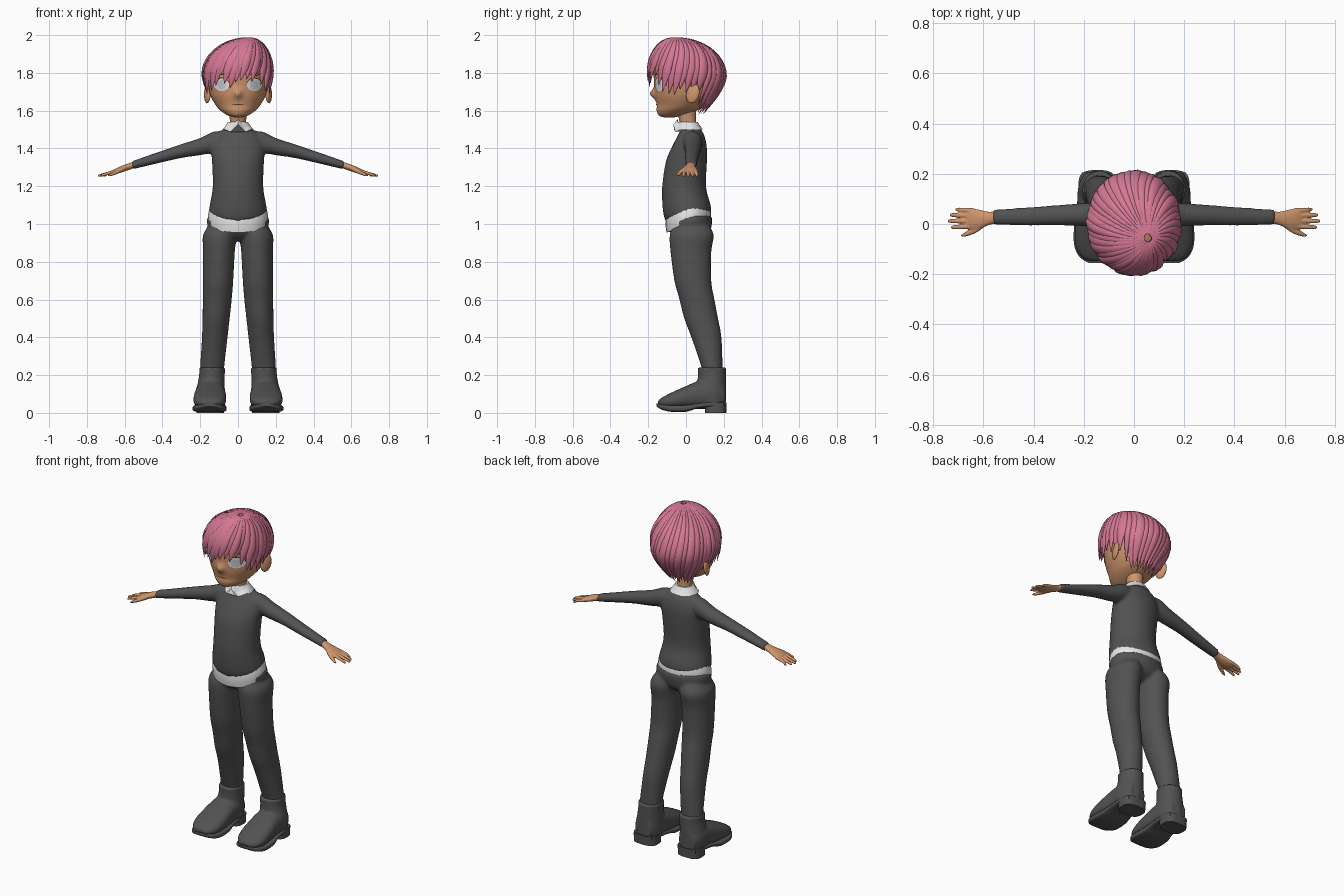
import bpy, bmesh, math, random
from mathutils import Vector, Matrix
from mathutils.bvhtree import BVHTree

random.seed(4)
if "Cube" in bpy.data.objects:
    bpy.data.objects.remove(bpy.data.objects["Cube"])


def material(name, r, g, b):
    m = bpy.data.materials.new(name)
    m.use_nodes = True
    m.diffuse_color = (r, g, b, 1)
    bsdf = m.node_tree.nodes["Principled BSDF"]
    bsdf.inputs["Base Color"].default_value = (r, g, b, 1)
    bsdf.inputs["Roughness"].default_value = 0.8
    return m


SKIN = material("skin", 0.62, 0.30, 0.15)
HAIR = material("pink hair", 0.67, 0.19, 0.30)
CLOTH = material("charcoal cloth", 0.085, 0.085, 0.085)
WHITE = material("white", 0.82, 0.82, 0.82)
IRIS = material("pale grey iris", 0.60, 0.63, 0.66)
DARK = material("dark brown line", 0.10, 0.04, 0.025)


def skin_rings(bm, rings):
    """Bridge equal point loops into a closed tube."""
    loops = [[bm.verts.new(p) for p in ring] for ring in rings]
    n = len(loops[0])
    for a, b in zip(loops, loops[1:]):
        for i in range(n):
            j = (i + 1) % n
            bm.faces.new((a[i], a[j], b[j], b[i]))
    bm.faces.new(loops[0][::-1])
    bm.faces.new(loops[-1])


def spline(keys, steps):
    """Smooth interpolation through key tuples."""
    out = []
    for i in range(len(keys) - 1):
        quad = (keys[max(i - 1, 0)], keys[i], keys[i + 1], keys[min(i + 2, len(keys) - 1)])
        for s in range(steps):
            t = s / steps
            out.append([b + t * (c - a) / 2 + t * t * (a - 2.5 * b + 2 * c - d / 2)
                        + t ** 3 * (1.5 * (b - c) + (d - a) / 2) for a, b, c, d in zip(*quad)])
    return out + [list(keys[-1])]


def loft(bm, keys, axis="z", n=28, steps=4, power=2, sides=(1,), warp=None):
    """Each key is x, y, z, then two radii across the axis."""
    def sup(v):
        return math.copysign(abs(v) ** (2 / power), v)
    for side in sides:
        rings = []
        for x, y, z, r1, r2 in spline(keys, steps):
            ring = []
            for k in range(n):
                a = math.tau * k / n
                u, v = max(r1, .001) * sup(math.cos(a)), max(r2, .001) * sup(math.sin(a))
                off = {"x": (0, u, v), "y": (u, 0, v), "z": (u, v, 0)}[axis]
                p = Vector((x, y, z)) + Vector(off)
                p.x *= side
                ring.append(warp(p) if warp else p)
            rings.append(ring)
        skin_rings(bm, rings)


def finish(bm, name, mat, fuse=0, sharp=50):
    bmesh.ops.recalc_face_normals(bm, faces=bm.faces)
    me = bpy.data.meshes.new(name)
    bm.to_mesh(me)
    me.materials.append(mat)
    me.polygons.foreach_set("use_smooth", [True] * len(me.polygons))
    me.set_sharp_from_angle(angle=math.radians(sharp))
    ob = bpy.data.objects.new(name, me)
    bpy.context.collection.objects.link(ob)
    if fuse:
        rm = ob.modifiers.new("fuse", "REMESH")
        rm.mode, rm.voxel_size, rm.use_smooth_shade = "VOXEL", fuse, True
        sm = ob.modifiers.new("soften", "SMOOTH")
        sm.factor, sm.iterations = 0.5, 6
    bm.free()
    return ob


BOTH = (1, -1)


# Waistlines dip at the front and rise at the hips
def waist(p):
    w = min(1, max(0, (1.16 - p.z) / .1)) * min(1, max(0, (p.z - .9) / .09))
    p.z += w * (.17 * (p.y - .01) + .8 * p.x ** 2)
    return p


# Sweater: trunk and sleeves fused
bm = bmesh.new()
loft(bm, [(0, .01, 1.035, .15, .118), (0, .01, 1.05, .154, .124), (0, .002, 1.10, .148, .126),
          (0, -.01, 1.2, .134, .116), (0, .002, 1.33, .138, .109), (0, .018, 1.41, .142, .092),
          (0, .027, 1.47, .115, .07), (0, .025, 1.505, .075, .052)], warp=waist)
loft(bm, [(.06, .03, 1.44, .04, .04), (.12, .035, 1.436, .05, .056), (.2, .037, 1.41, .046, .046),
          (.3, .035, 1.386, .041, .037), (.42, .03, 1.352, .037, .03), (.53, .028, 1.32, .032, .024),
          (.56, .028, 1.312, .031, .023)], axis="x", sides=BOTH)
finish(bm, "sweater", CLOTH, .009)

# Shirt hem and collar
bm = bmesh.new()
loft(bm, [(0, .012, .97, .155, .115), (0, .012, 1.02, .159, .121), (0, .01, 1.07, .15, .118)], warp=waist)
finish(bm, "shirt_hem", WHITE)


def collar_cut(p):
    if p.y < 0 and p.z < 1.53:
        p.z += .028 * max(0, 1 - abs(p.x) / .025) - .012 * max(0, 1 - abs(abs(p.x) - .04) / .03)
    return p


bm = bmesh.new()
loft(bm, [(0, .012, 1.5, .08, .078), (0, .012, 1.515, .07, .066), (0, .012, 1.54, .052, .05)],
     n=48, warp=collar_cut)
finish(bm, "shirt_collar", WHITE)

# Trousers: pelvis and legs fused
bm = bmesh.new()
loft(bm, [(0, .02, .91, .05, .05), (0, .027, .94, .14, .095), (0, .022, .985, .165, .116),
          (0, .014, 1.022, .158, .122)], warp=waist)
loft(bm, [(.085, .03, .99, .07, .095), (.097, .03, .94, .089, .117), (.101, .026, .85, .084, .108),
          (.106, .036, .7, .081, .098), (.11, .058, .6, .077, .093), (.116, .08, .5, .072, .09),
          (.123, .108, .4, .068, .08), (.137, .138, .24, .064, .056), (.137, .138, .21, .062, .054)],
     sides=BOTH)
finish(bm, "trousers", CLOTH, .009)

# Shoes: foot and ankle fused, then sole and heel
bm = bmesh.new()
loft(bm, [(.15, -.148, .052, .03, .012), (.15, -.13, .055, .062, .024), (.15, -.08, .064, .085, .042),
          (.148, 0, .082, .086, .06), (.146, .07, .095, .08, .075), (.146, .15, .1, .076, .08),
          (.146, .205, .09, .05, .06)], axis="y", sides=BOTH, power=2.4)
loft(bm, [(.146, .135, .05, .076, .076), (.144, .135, .13, .074, .077), (.138, .137, .2, .068, .074),
          (.137, .137, .24, .069, .075)], sides=BOTH)
finish(bm, "shoe_uppers", CLOTH, .007)
bm = bmesh.new()
loft(bm, [(.15, -.155, .042, .03, .008), (.15, -.13, .032, .068, .014), (.15, -.08, .024, .089, .018),
          (.15, 0, .024, .088, .018), (.148, .06, .037, .08, .014), (.147, .13, .045, .076, .014),
          (.147, .205, .045, .06, .014)], axis="y", sides=BOTH, power=4)
loft(bm, [(.147, .157, 0, .072, .056), (.147, .157, .055, .074, .058)], sides=BOTH, power=3, steps=1)
finish(bm, "shoe_soles", CLOTH)

# Hands: palm, four fingers and thumb
bm = bmesh.new()
loft(bm, [(.545, .028, 1.315, .024, .017), (.58, .022, 1.303, .027, .018), (.62, .018, 1.289, .04, .017),
          (.655, .02, 1.277, .043, .013), (.67, .02, 1.272, .036, .008)], axis="x", sides=BOTH)
for y, tip_y, tip_x in ((.054, .058, .712), (.033, .036, .735), (.011, .012, .742), (-.01, -.013, .73)):
    loft(bm, [(.64, y, 1.281, .01, .01), (.69, (y + tip_y) / 2, 1.268, .0095, .009),
              (tip_x - .008, tip_y, 1.257, .008, .007), (tip_x, tip_y, 1.254, .003, .003)],
         axis="x", n=10, steps=3, sides=BOTH)
loft(bm, [(.59, .005, 1.298, .012, .012), (.63, -.022, 1.28, .014, .012), (.67, -.04, 1.263, .01, .009),
          (.69, -.047, 1.255, .003, .003)], axis="x", n=12, steps=3, sides=BOTH)
finish(bm, "hands", SKIN, .004).modifiers["soften"].iterations = 2


# Head with a small nose pushed out, neck and ears
def nose(p):
    if p.y < 0:
        p.y -= .026 * math.exp(-(p.x / .018) ** 2 - ((p.z - 1.69) / .024) ** 2)
    return p


bm = bmesh.new()
loft(bm, [(0, -.09, 1.565, .02, .03), (0, -.08, 1.575, .055, .064), (0, -.05, 1.6, .092, .105),
          (0, -.025, 1.63, .118, .13), (0, -.008, 1.68, .146, .156), (0, 0, 1.74, .16, .168),
          (0, .004, 1.8, .163, .174), (0, .004, 1.87, .146, .155), (0, 0, 1.93, .09, .1),
          (0, 0, 1.95, .03, .035)], n=64, steps=7, warp=nose)
face = BVHTree.FromBMesh(bm)
finish(bm, "head", SKIN, sharp=80)
bm = bmesh.new()
loft(bm, [(0, .015, 1.48, .05, .05), (0, .01, 1.54, .043, .044), (0, .0, 1.62, .05, .055)])
finish(bm, "neck", SKIN)
bm = bmesh.new()
for s in BOTH:
    place = (Matrix.Translation((s * .162, .036, 1.69)) @ Matrix.Rotation(-.25, 4, "X")
             @ Matrix.Rotation(s * -.35, 4, "Z") @ Matrix.Diagonal((.014, .036, .052, 1)))
    bmesh.ops.create_uvsphere(bm, u_segments=20, v_segments=12, radius=1, matrix=place)
finish(bm, "ears", SKIN, sharp=80)


# Painted face features laid on the head surface
def decal(name, cx, cz, rx, rz, lift, mat, sides=BOTH):
    bm = bmesh.new()

    def drop(x, z):
        hit = face.ray_cast(Vector((x, -1, z)), Vector((0, 1, 0)))[0]
        return bm.verts.new((x, (hit.y if hit else -.1) - lift, z))
    for s in sides:
        rings = [[drop(s * cx + rx * f * math.cos(math.tau * k / 28), cz + rz * f * math.sin(math.tau * k / 28))
                  for k in range(28)] for f in (.15, .45, .75, 1)]
        bm.faces.new(rings[0])
        for a, b in zip(rings, rings[1:]):
            for i in range(28):
                j = (i + 1) % 28
                bm.faces.new((a[i], b[i], b[j], a[j]))
    finish(bm, name, mat)


decal("eyelashes", .087, 1.741, .041, .034, .002, DARK)
decal("eye_whites", .087, 1.737, .04, .033, .004, WHITE)
decal("irises", .084, 1.737, .022, .025, .006, IRIS)
decal("eyebrows", .09, 1.792, .035, .004, .003, DARK)
decal("mouth", 0, 1.632, .032, .0025, .003, DARK, (1,))

# Hair: tapered locks swirling out from an off-centre crown
CROWN = Vector((.06, -.06))


def ramp(v, a, b):
    t = min(1, max(0, (v - a) / (b - a)))
    return t * t * (3 - 2 * t)


def hair_point(phi, th, lift):
    s, z = math.sin(min(th, math.pi / 2)), 1.78 + .2 * math.cos(min(th, math.pi / 2))
    drop = .2 * max(0, th - math.pi / 2)
    back = ramp(math.sin(phi), -.7, .9)
    f = (s + lift) * (1 - (.06 + .5 * back) * (drop / .2) ** 1.5)
    c = CROWN * (1 - s)
    return Vector((c.x + .178 * f * math.cos(phi), c.y + .199 * f * math.sin(phi), z - drop))


def hemline(phi):
    front = -math.sin(phi)
    z = 1.59 + .11 * ramp(front, -.75, -.15) + .07 * ramp(front, .55, .85)
    fringe = math.exp(-((math.cos(phi) + .22) / .14) ** 2) if front > 0 else 0
    return z - .06 * fringe + random.uniform(-.015, .015)


bm = bmesh.new()
LOCKS, STEPS, TWIST = 38, 18, -.45
for i in range(LOCKS):
    start = math.tau * i / LOCKS - TWIST
    end = start + TWIST
    back = ramp(math.sin(end), 0, .5)
    lift = random.uniform(-.02, .035)
    half = .023 * (1 - .42 * back * (i % 3 == 0)) * random.uniform(.9, 1.1)
    last = math.pi / 2 + (1.78 - hemline(end)) / .2
    rings = []
    for k in range(STEPS + 1):
        t = k / STEPS
        th, phi = .08 + (last - .08) * t, start + TWIST * t
        p = hair_point(phi, th, lift * t)
        tan = (hair_point(phi + TWIST * .01, th + .01 * last, lift * t) - p).normalized()
        out = p - Vector((0, 0, 1.76))
        out = (out - tan * out.dot(tan)).normalized()
        across = tan.cross(out)
        taper = 1 - .96 * max(0, (t - .62) / .38) ** 1.7
        w = (.006 + half * min(1, math.sin(min(th, math.pi / 2)) * 1.05)) * taper
        h = (.009 + .006 * math.sin(math.pi * t)) * taper
        rings.append([p + across * w * math.cos(a) + out * h * math.sin(a)
                      for a in (math.tau * q / 8 for q in range(8))])
    skin_rings(bm, rings)
finish(bm, "hair", HAIR, sharp=80)
